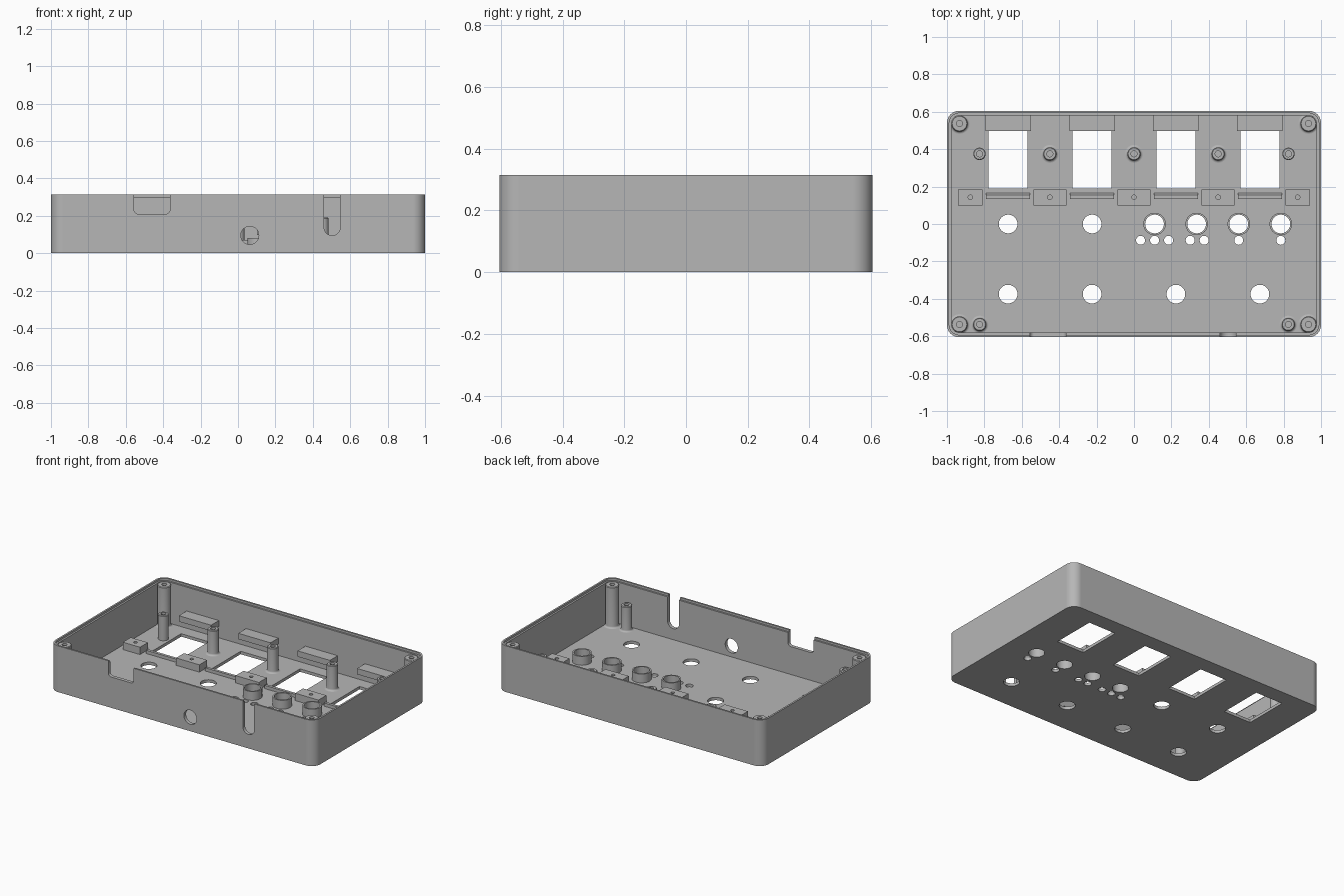
import bpy, bmesh, math
from mathutils import Matrix, Vector

if "Cube" in bpy.data.objects:
    bpy.data.objects.remove(bpy.data.objects["Cube"], do_unlink=True)

grey = bpy.data.materials.new("plain grey plastic")
grey.use_nodes = True
grey.diffuse_color = (0.47, 0.47, 0.47, 1)
grey.node_tree.nodes["Principled BSDF"].inputs["Base Color"].default_value = grey.diffuse_color

HX, HY, H = 1.0, 0.605, 0.315     # half width, half depth, height
FLOOR, WALL = 0.02, 0.024
INX, INY = HX - WALL, HY - WALL


def finish(name, bm):
    bmesh.ops.recalc_face_normals(bm, faces=bm.faces[:])
    me = bpy.data.meshes.new(name)
    bm.to_mesh(me)
    bm.free()
    me.materials.append(grey)
    ob = bpy.data.objects.new(name, me)
    bpy.context.collection.objects.link(ob)
    return ob


def rounded(hx, hy, r, n=12):
    """Outline of a rounded rectangle."""
    pts = []
    for k, (sx, sy) in enumerate([(1, 1), (-1, 1), (-1, -1), (1, -1)]):
        for i in range(n + 1):
            a = math.pi / 2 * (k + i / n)
            pts.append((sx * (hx - r) + r * math.cos(a), sy * (hy - r) + r * math.sin(a)))
    return pts


def loft(bm, rings):
    """Closed solid through outlines given as (points, z)."""
    loops = [[bm.verts.new((x, y, z)) for x, y in pts] for pts, z in rings]
    for a, b in zip(loops, loops[1:]):
        for i in range(len(a)):
            j = (i + 1) % len(a)
            bm.faces.new((a[i], a[j], b[j], b[i]))
    bm.faces.new(loops[0][::-1])
    bm.faces.new(loops[-1])


def box(bm, x0, x1, y0, y1, z0, z1):
    m = Matrix.Translation(((x0 + x1) / 2, (y0 + y1) / 2, (z0 + z1) / 2))
    bmesh.ops.create_cube(bm, size=1, matrix=m @ Matrix.Diagonal((x1 - x0, y1 - y0, z1 - z0, 1)))


def cylinder(bm, x, y, r, z0, z1, n=40):
    bmesh.ops.create_cone(bm, cap_ends=True, segments=n, radius1=r, radius2=r, depth=z1 - z0,
                          matrix=Matrix.Translation((x, y, (z0 + z1) / 2)))


def lathe(name, x, y, profile, closed=False, n=40):
    """Turned part; profile holds (radius, z) pairs."""
    bm = bmesh.new()
    verts = [bm.verts.new((r, 0, z)) for r, z in profile]
    edges = [bm.edges.new(p) for p in zip(verts, verts[1:])]
    if closed:
        edges.append(bm.edges.new((verts[-1], verts[0])))
    bmesh.ops.spin(bm, geom=verts + edges, cent=(0, 0, 0), axis=(0, 0, 1),
                   angle=math.tau, steps=n, use_duplicate=False)
    bmesh.ops.remove_doubles(bm, verts=bm.verts[:], dist=1e-5)
    bmesh.ops.translate(bm, verts=bm.verts[:], vec=(x, y, 0))
    return finish(name, bm)


def cut(target, bm):
    cutter = finish("cutter", bm)
    mod = target.modifiers.new("cut", 'BOOLEAN')
    mod.operation, mod.solver, mod.object = 'DIFFERENCE', 'EXACT', cutter
    bpy.context.view_layer.objects.active = target
    bpy.ops.object.modifier_apply(modifier=mod.name)
    bpy.data.objects.remove(cutter, do_unlink=True)


parts = []

# Tray with an open top and a stepped rim
bm = bmesh.new()
loft(bm, [(rounded(HX, HY, 0.065), 0), (rounded(HX, HY, 0.065), H)])
case = finish("case_shell", bm)
bm = bmesh.new()
inner, lip = rounded(INX, INY, 0.045), rounded(HX - 0.012, HY - 0.012, 0.055)
loft(bm, [(inner, FLOOR), (inner, H - 0.014), (lip, H - 0.014), (lip, H + 0.1)])
cut(case, bm)

# Floor openings: windows, knob holes, small lamp holes
columns = [-0.673, -0.224, 0.224, 0.673]
collars = [0.11, 0.335, 0.56, 0.785]
bm = bmesh.new()
for x in columns:
    box(bm, x - 0.104, x + 0.104, 0.19, 0.497, -0.1, 0.1)
    cylinder(bm, x, -0.375, 0.05, -0.1, 0.1)
for x in columns[:2] + collars:
    cylinder(bm, x, 0, 0.05, -0.1, 0.1)
for x in (0.035, 0.11, 0.185, 0.30, 0.375, 0.56, 0.785):
    cylinder(bm, x, -0.087, 0.024, -0.1, 0.1, 24)
cut(case, bm)

# Front wall openings: rounded notch, long slot, round hole
bm = bmesh.new()
for x, half, bottom, r in ((-0.46, 0.096, 0.21, 0.022), (0.503, 0.043, 0.095, 0.0425),
                           (0.063, 0.048, 0.047, 0.0475)):
    top = 0.143 if x == 0.063 else 0.5
    mid, tall = (top + bottom) / 2, (top - bottom) / 2
    outline = [(x + u, mid + v) for u, v in rounded(half, tall, r)]
    piece = bmesh.new()
    loft(piece, [(outline, HY - 0.06), (outline, HY + 0.06)])
    bmesh.ops.rotate(piece, verts=piece.verts[:], cent=(0, 0, 0),
                     matrix=Matrix.Rotation(math.pi / 2, 3, 'X'))
    temp = bpy.data.meshes.new("piece")
    piece.to_mesh(temp)
    piece.free()
    bm.from_mesh(temp)
    bpy.data.meshes.remove(temp)
cut(case, bm)
parts.append(case)


# Screw posts with a flared foot and a blind hole
def post(name, x, y, r, top, foot):
    b = FLOOR - 0.005
    flare = [(r + foot * (1 - math.sin(a)), FLOOR + foot * (1 - math.cos(a)))
             for a in (math.pi / 2 * i / 5 for i in range(6))] if foot else [(r, FLOOR)]
    parts.append(lathe(name, x, y, [(0, b), (r + foot, b)] + flare +
                       [(r, top - 0.004), (r - 0.004, top), (0.016, top),
                        (0.016, top - 0.1), (0, top - 0.1)]))


for sx in (-1, 1):
    side = "left" if sx > 0 else "right"
    for sy, end in ((-1, "front"), (1, "back")):
        post(f"{end}_{side}_corner_post", sx * 0.933, sy * 0.537, 0.043, H - 0.016, 0.012)
    post(f"front_{side}_short_post", sx * 0.825, -0.537, 0.035, 0.19, 0.012)
    post(f"back_{side}_short_post", sx * 0.826, 0.375, 0.033, 0.19, 0)
for i, x in enumerate((-0.45, 0, 0.45)):
    post(f"board_post_{i + 1}", x, 0.375, 0.035, 0.19, 0.013)

# Collars around the four button holes
for i, x in enumerate(collars):
    parts.append(lathe(f"button_collar_{i + 1}", x, 0,
                       [(0.05, FLOOR - 0.005), (0.06, FLOOR - 0.005), (0.06, 0.08), (0.05, 0.08)], True))

# Mounting blocks with a pilot hole
for i, (x, half) in enumerate([(-0.875, 0.065), (-0.45, 0.088), (0, 0.088), (0.45, 0.088), (0.875, 0.065)]):
    bm = bmesh.new()
    box(bm, x - half, x + half, 0.10, 0.185, FLOOR - 0.005, 0.07)
    block = finish(f"mounting_block_{i + 1}", bm)
    bm = bmesh.new()
    cylinder(bm, x, 0.143, 0.012, 0.03, 0.1, 20)
    cut(block, bm)
    parts.append(block)

# Back ledges over the windows, and sloped ridges before them
for i, x in enumerate(columns):
    bm = bmesh.new()
    box(bm, x - 0.122, x + 0.122, 0.497, INY + 0.01, 0.098, 0.138)
    parts.append(finish(f"window_ledge_{i + 1}", bm))
    bm = bmesh.new()
    box(bm, x - 0.118, x + 0.118, 0.135, 0.17, FLOOR - 0.005, 0.042)
    for v in bm.verts:
        if v.co.z > 0.03 and v.co.y > 0.15:
            v.co.y -= 0.016
    parts.append(finish(f"window_ridge_{i + 1}", bm))

# Smooth curves, crisp edges
bpy.ops.object.select_all(action='DESELECT')
for ob in parts:
    ob.select_set(True)
bpy.context.view_layer.objects.active = case
bpy.ops.object.shade_smooth_by_angle(angle=math.radians(30))
weighted = case.modifiers.new("flat_walls", 'WEIGHTED_NORMAL')
weighted.keep_sharp = True
